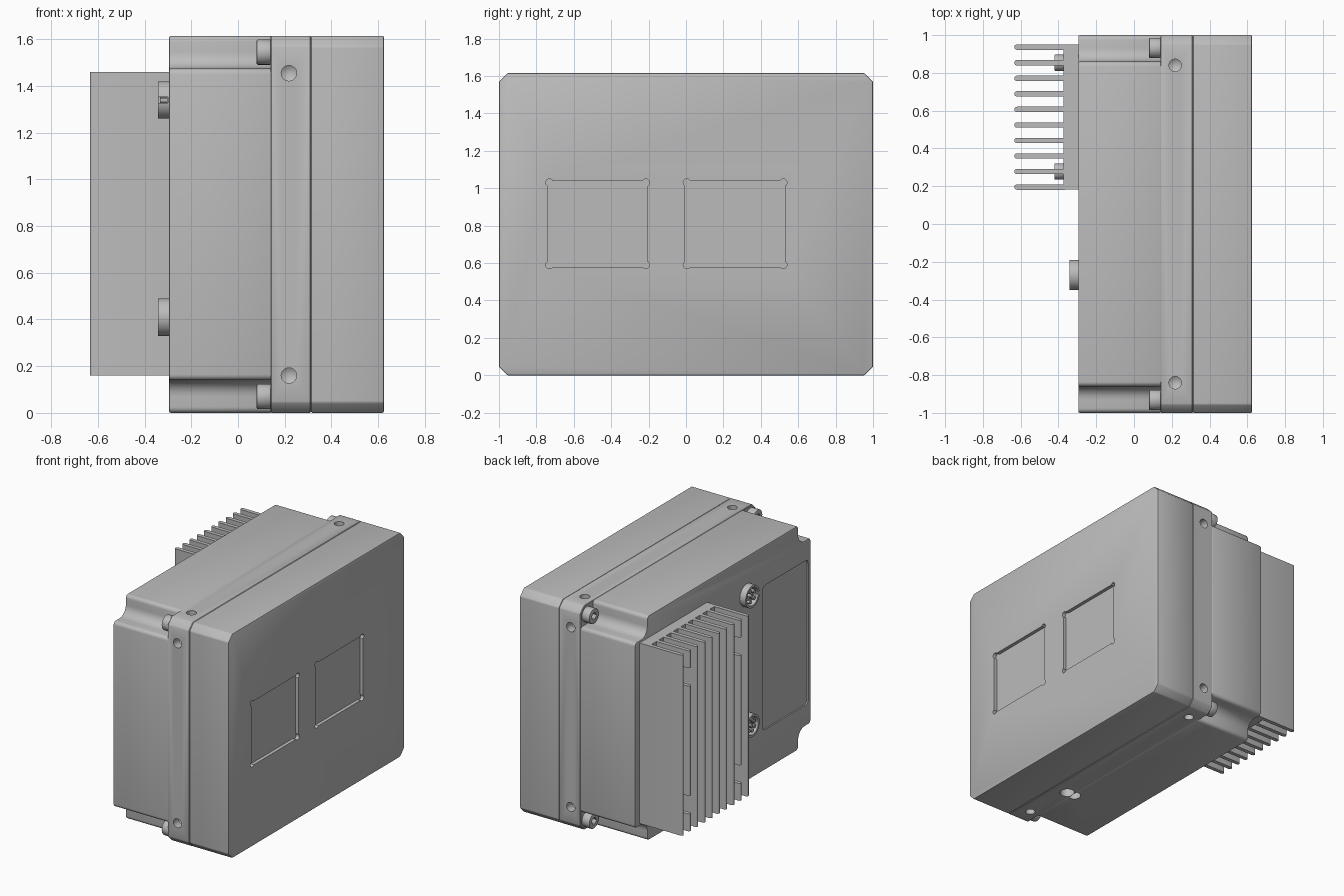
import bpy, bmesh, math
from mathutils import Vector

if "Cube" in bpy.data.objects:
    bpy.data.objects.remove(bpy.data.objects["Cube"], do_unlink=True)

grey = bpy.data.materials.new("aluminium_grey")
grey.use_nodes = True
grey.diffuse_color = (0.5, 0.5, 0.5, 1)
grey.node_tree.nodes["Principled BSDF"].inputs["Base Color"].default_value = (0.5, 0.5, 0.5, 1)

H = 1.615          # housing height
BACK = -0.295      # connector face of the housing
MID = H / 2


def prism(name, pts, axis, lo, hi):
    """Extrude a 2D outline along an axis; the outline uses the other two axes in order."""
    def place(a, b, t):
        return {"x": (t, a, b), "y": (a, t, b), "z": (a, b, t)}[axis]
    bm = bmesh.new()
    face = bm.faces.new([bm.verts.new(place(a, b, lo)) for a, b in pts])
    ext = bmesh.ops.extrude_face_region(bm, geom=[face])["geom"]
    shift = Vector(place(0, 0, hi - lo))
    bmesh.ops.translate(bm, vec=shift, verts=[v for v in ext if isinstance(v, bmesh.types.BMVert)])
    bmesh.ops.recalc_face_normals(bm, faces=bm.faces)
    mesh = bpy.data.meshes.new(name)
    bm.to_mesh(mesh)
    bm.free()
    mesh.materials.append(grey)
    obj = bpy.data.objects.new(name, mesh)
    bpy.context.collection.objects.link(obj)
    return obj


def arc(cx, cy, r, a0, a1, n):
    return [(cx + r * math.cos(math.radians(a0 + (a1 - a0) * i / n)),
             cy + r * math.sin(math.radians(a0 + (a1 - a0) * i / n))) for i in range(n + 1)]


def rod(name, a, b, r, axis, lo, hi, sides=24):
    return prism(name, arc(a, b, r, 0, 360, sides)[:-1], axis, lo, hi)


def rect(a0, a1, b0, b1, r=0):
    if not r:
        return [(a0, b0), (a1, b0), (a1, b1), (a0, b1)]
    return (arc(a0 + r, b0 + r, r, 180, 270, 5) + arc(a1 - r, b0 + r, r, 270, 360, 5)
            + arc(a1 - r, b1 - r, r, 0, 90, 5) + arc(a0 + r, b1 - r, r, 90, 180, 5))


def apply(obj, mod):
    bpy.context.view_layer.objects.active = obj
    bpy.ops.object.modifier_apply(modifier=mod.name)


def bevel(obj, width, segments=2):
    mod = obj.modifiers.new("edge", "BEVEL")
    mod.width, mod.segments, mod.limit_method = width, segments, "ANGLE"
    mod.angle_limit = math.radians(40)
    apply(obj, mod)


def cut(obj, *cutters):
    for c in cutters:
        mod = obj.modifiers.new("cut", "BOOLEAN")
        mod.operation, mod.solver, mod.object = "DIFFERENCE", "EXACT", c
        apply(obj, mod)
        bpy.data.objects.remove(c, do_unlink=True)


def drill(face, a, b, r, depth):
    """Blind hole cutter with a conical bottom, entering from an outer face."""
    axis, start, way = face
    c = rod("drill", a, b, r, axis, start - way * 0.02, start + way * depth)
    k = "xyz".index(axis)
    mid = [a, b]
    mid.insert(k, 0)
    tip = start + way * depth
    end = [v for v in c.data.vertices if abs(v.co[k] - tip) < 1e-4]
    bm = bmesh.new()
    bm.from_mesh(c.data)
    bm.verts.ensure_lookup_table()
    f = next(f for f in bm.faces if all(abs(v.co[k] - tip) < 1e-4 for v in f.verts))
    top = bmesh.ops.poke(bm, faces=[f])["verts"][0]
    top.co[k] += way * r * 0.7
    bm.to_mesh(c.data)
    bm.free()
    return c


def chamfered(c):
    return [(-1 + c, 0), (1 - c, 0), (1, c), (1, H - c), (1 - c, H), (-1 + c, H), (-1, H - c), (-1, c)]


# Rear housing with a filleted notch along each corner
def corner(sy, top):
    n, r, e = 0.14, 0.07, 0.025
    pts = ([(1, n + e)] + arc(1 - e, n + e, e, 0, -90, 4)[1:]
           + arc(1 - n + r, n - r, r, 90, 180, 6) + arc(1 - n - e, e, e, 0, -90, 4))
    return [(sy * y, H - z if top else z) for y, z in pts]


outline = corner(1, False)[::-1] + corner(1, True) + corner(-1, True)[::-1] + corner(-1, False)
rear = prism("rear_housing", outline, "x", BACK, 0.145)
bevel(rear, 0.008)
cut(rear, prism("panel_cut", rect(-0.97, -0.45, 0.29, 1.33, 0.03), "x", BACK - 0.05, BACK + 0.01),
    drill(("z", 0, 1), 0.13, -0.48, 0.045, 0.1))

# Middle flange with mounting holes in all four sides
flange = prism("flange", chamfered(0.045), "x", 0.14, 0.312)
bevel(flange, 0.004, 1)
for s in (-1, 1):
    for z in (0.16, H - 0.16):
        cut(flange, drill(("y", s, -s), 0.218, z, 0.033, 0.06))
    for y in (-0.84, 0.84):
        cut(flange, drill(("z", 0 if s < 0 else H, -s), 0.218, y, 0.033, 0.06))
cut(flange, drill(("z", 0, 1), 0.19, -0.48, 0.05, 0.1))

# Front cover with two square pockets, relieved at their corners
cover = prism("front_cover", chamfered(0.045), "x", 0.312, 0.625)
bevel(cover, 0.007)
for y0, y1 in ((-0.74, -0.205), (-0.005, 0.53)):
    z0, z1 = 0.58, 1.04
    cut(cover, prism("pocket", rect(y0, y1, z0, z1), "x", 0.6, 0.7))
    for y in (y0 + 0.01, y1 - 0.01):
        for z in (z0 + 0.01, z1 - 0.01):
            cut(cover, rod("relief", y, z, 0.02, "x", 0.6, 0.7, 16))


# Socket head screws
def screw(name, y, z, r, lo, hi):
    s = rod(name, y, z, r, "x", lo, hi)
    bevel(s, 0.005)
    cut(s, rod("socket", y, z, r * 0.5, "x", lo - 0.02, lo + 0.035, 6))


for y in (-0.932, 0.932):
    for z in (0.07, H - 0.07):
        screw("cover_screw", y, z, 0.054, 0.08, 0.142)

# Heat sink: base plate, rounded fins, and screws set in gaps of two fins
prism("heatsink_base", rect(-0.372, BACK + 0.002, 0.182, 0.95), "z", 0.16, 1.46)
SCREW_Z = (0.35, 1.27)
for i in range(10):
    y = 0.936 - i * 0.0823
    t = 0.014
    tip = arc(-0.634 + t, y, t, 90, 270, 8)
    fin = prism("heatsink_fin", tip + [(-0.365, y - t), (-0.365, y + t)], "z", 0.16, 1.46)
    if i in (1, 8):
        for z in SCREW_Z:
            cut(fin, prism("gap", rect(-0.8, -0.372, z - 0.065, z + 0.065), "y", y - 0.1, y + 0.1))
            screw("heatsink_screw", y, z, 0.043, -0.422, -0.37)

# Round connectors with pins
for name, z, pins in (("lower_connector", 0.41, 7), ("upper_connector", 1.34, 5)):
    y = -0.27
    shell = rod(name, y, z, 0.08, "x", -0.342, BACK + 0.002, 40)
    cut(shell, rod("bore", y, z, 0.064, "x", -0.4, -0.305, 40))
    if pins == 5:
        cut(shell, prism("keyway", rect(y - 0.1, y - 0.05, z - 0.012, z + 0.012), "x", -0.4, -0.3))
    for k in range(pins):
        a = 2 * math.pi * k / pins
        rod("connector_pin", y + 0.04 * math.cos(a), z + 0.04 * math.sin(a), 0.013, "x", -0.335, -0.3, 12)
    rod("connector_centre_pin", y, z, 0.013, "x", -0.335, -0.3, 12)

# Smooth curved faces, keep edges sharp
bpy.ops.object.select_all(action="DESELECT")
for o in bpy.context.scene.objects:
    if o.type == "MESH" and grey.name in o.data.materials:
        o.select_set(True)
        bpy.context.view_layer.objects.active = o
bpy.ops.object.shade_smooth_by_angle(angle=math.radians(30))
